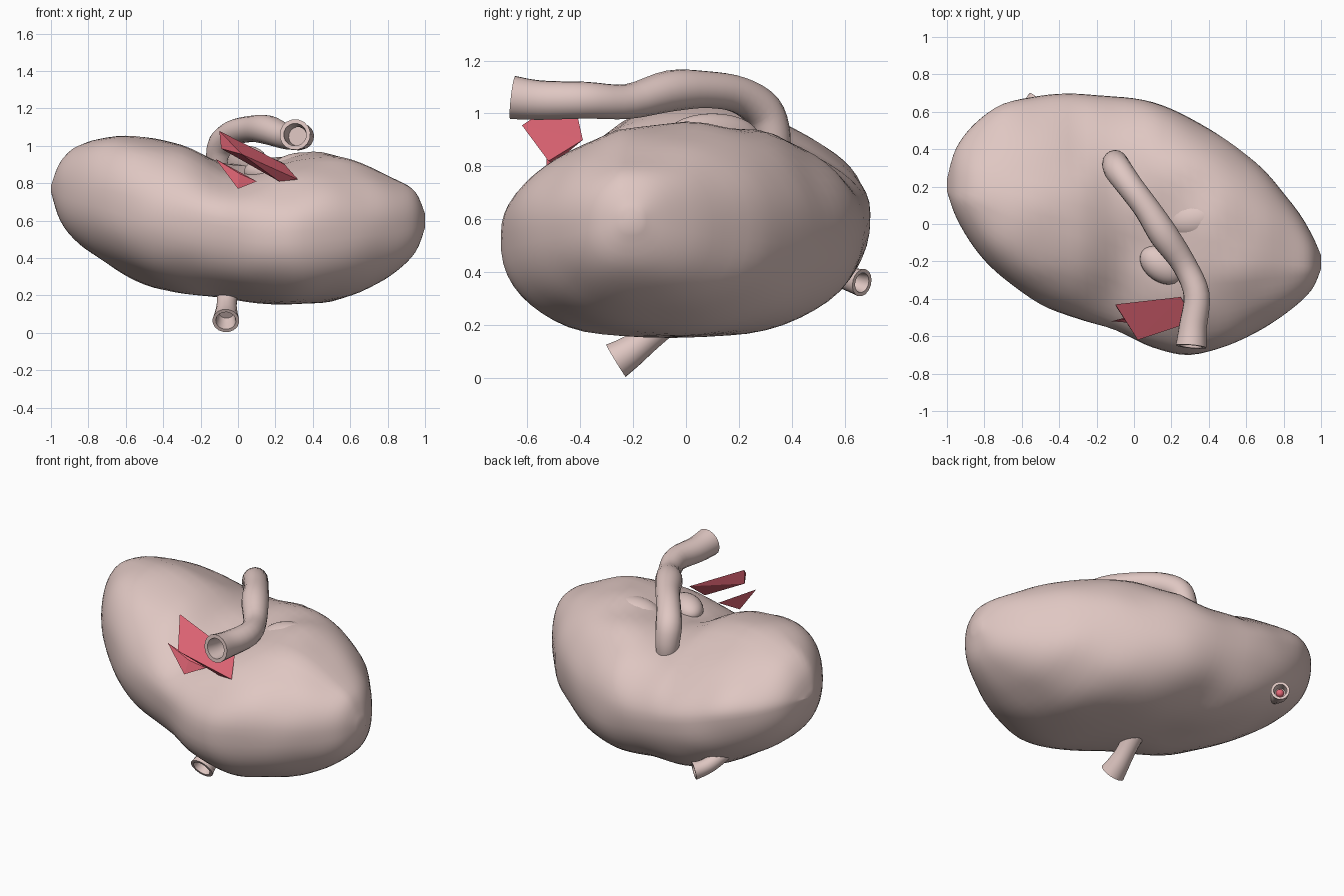
import bpy, bmesh, math
from mathutils import Vector, noise

if "Cube" in bpy.data.objects:
    bpy.data.objects.remove(bpy.data.objects["Cube"])

def material(name, color):
    m = bpy.data.materials.new(name)
    m.diffuse_color = color
    m.use_nodes = True
    m.node_tree.nodes["Principled BSDF"].inputs["Base Color"].default_value = m.diffuse_color
    return m

FLESH = material("flesh", (0.74, 0.57, 0.54, 1))
RED = material("red_tissue", (0.80, 0.14, 0.19, 1))

def make_object(name, bm, mat, smooth=True):
    bmesh.ops.recalc_face_normals(bm, faces=bm.faces)
    me = bpy.data.meshes.new(name)
    bm.to_mesh(me)
    bm.free()
    for p in me.polygons:
        p.use_smooth = smooth
    me.materials.append(mat)
    ob = bpy.data.objects.new(name, me)
    bpy.context.collection.objects.link(ob)
    return ob

def skin(bm, rings):
    for a, b in zip(rings, rings[1:]):
        n = len(a)
        for i in range(n):
            bm.faces.new((a[i], a[(i + 1) % n], b[(i + 1) % n], b[i]))

def spline(rows, steps):
    # Catmull-Rom through rows of numbers
    out = []
    for i in range(len(rows) - 1):
        p = [rows[max(0, min(len(rows) - 1, i + k))] for k in (-1, 0, 1, 2)]
        for s in range(steps):
            t = s / steps
            out.append([0.5 * (2 * b + (c - a) * t + (2*a - 5*b + 4*c - d) * t*t
                               + (3*b - a - 3*c + d) * t**3) for a, b, c, d in zip(*p)])
    return out + [list(rows[-1])]

# body: cross sections along x as (x, y min, y max, z min, z max)
SECTIONS = [
    (-1.00, .17, .24, .75, .81), (-.95, .03, .40, .60, .925), (-.85, -.13, .54, .47, 1.01),
    (-.70, -.29, .64, .37, 1.05), (-.50, -.42, .69, .265, 1.045), (-.30, -.50, .70, .21, 1.01),
    (-.10, -.57, .68, .19, .95), (.10, -.66, .65, .155, .935), (.30, -.705, .56, .145, .94),
    (.50, -.65, .44, .17, .945), (.70, -.55, .28, .24, .90), (.85, -.45, .10, .33, .82),
    (.95, -.35, -.05, .43, .75), (1.00, -.24, -.16, .56, .64)]

# dents and swellings on the upper side: x, y, radius, height
BUMPS = [(.03, -.17, .15, -.07), (-.08, -.42, .14, -.05), (.40, .03, .11, .02),
         (.30, .36, .13, .05), (-.05, .15, .12, -.03)]

def power(v, e):
    return math.copysign(abs(v) ** e, v)

bm = bmesh.new()
rings = []
for x, y0, y1, z0, z1 in spline(SECTIONS, 4):
    ring = []
    for k in range(56):
        a = 2 * math.pi * k / 56
        c, s = power(math.cos(a), 2 / 2.35), power(math.sin(a), 2 / 2.35)
        y = (y0 + y1) / 2 + c * (y1 - y0) / 2
        z = (z0 + z1) / 2 + s * (z1 - z0) / 2
        if s > 0:
            z += s * sum(h * math.exp(-((x-bx)**2 + (y-by)**2) / (2*r*r)) for bx, by, r, h in BUMPS)
            # upper side slopes off to the back (left half) and the front
            back = .32 * max(0, min(1, (.1 - x) / .4))
            z -= s * (back * max(0, y - .13) + .22 * max(0, -.25 - y))
        w = 0.014 * noise.noise(Vector((x, y, z)) * 4)
        ring.append(bm.verts.new((x, y + c * w, z + s * w)))
    rings.append(ring)
skin(bm, rings)
bm.faces.new(rings[0])
bm.faces.new(rings[-1])
make_object("organ_body", bm, FLESH)

# vessels: path rows are (x, y, z, radius); the first end is open with a wall
def tube(name, path, wall=0.018, sides=16):
    rows = spline(path, 4)
    pts = [Vector(r[:3]) for r in rows]
    bm = bmesh.new()
    outer, inner = [], []
    for i, (p, r) in enumerate(zip(pts, rows)):
        d = (pts[min(i + 1, len(pts) - 1)] - pts[max(i - 1, 0)]).normalized()
        u = d.cross(Vector((0.9, 0.4, 0.1))).normalized()
        v = d.cross(u)
        def circle(rad):
            return [bm.verts.new(p + rad * (math.cos(2*math.pi*k/sides) * u
                                            + math.sin(2*math.pi*k/sides) * v)) for k in range(sides)]
        outer.append(circle(r[3]))
        if i < 6:
            inner.append(circle(r[3] - wall))
    skin(bm, inner[::-1] + outer)
    bm.faces.new(inner[-1])
    bm.faces.new(outer[-1])
    ob = make_object(name, bm, FLESH)
    bpy.context.view_layer.objects.active = ob
    ob.select_set(True)
    bpy.ops.object.shade_smooth_by_angle(angle=math.radians(50))
    ob.select_set(False)

tube("top_vessel", [(.305, -.655, 1.06, .083), (.315, -.55, 1.05, .075), (.335, -.38, 1.05, .07),
                    (.27, -.22, 1.045, .066), (.16, -.06, 1.085, .078), (.07, .08, 1.09, .07),
                    (-.02, .2, 1.07, .07), (-.085, .29, 1.01, .075), (-.10, .325, .92, .07),
                    (-.10, .33, .84, .06)], wall=.022)
tube("bottom_vessel", [(-.065, -.265, .065, .072), (-.063, -.21, .10, .062), (-.06, -.14, .155, .054),
                       (-.055, -.05, .24, .06)])
tube("back_vessel", [(-.52, .665, .36, .053), (-.55, .63, .37, .047), (-.58, .58, .39, .045),
                     (-.61, .50, .43, .045)], wall=.015)

# swollen folds in the hollow below the top vessel
def fold(name, loc, size, turn):
    bm = bmesh.new()
    bmesh.ops.create_uvsphere(bm, u_segments=24, v_segments=14, radius=1)
    ob = make_object(name, bm, FLESH)
    ob.location, ob.scale, ob.rotation_euler.z = loc, size, turn

fold("front_fold", (.15, -.22, .86), (.13, .09, .075), -.6)
fold("middle_fold", (.05, .10, .91), (.06, .20, .09), .5)
fold("right_fold", (.35, .03, .86), (.18, .12, .105), .2)

# red torn tissue in front, as thin wedges
def shard(name, verts):
    bm = bmesh.new()
    vs = [bm.verts.new(v) for v in verts]
    bmesh.ops.convex_hull(bm, input=vs)
    make_object(name, bm, RED, False)

shard("large_red_strip", [(-.10, -.43, 1.08), (-.09, -.45, .985), (.02, -.62, .955),
                          (.25, -.39, .90), (.32, -.52, .82), (.22, -.50, .81)])
shard("small_red_strip", [(-.12, -.52, .93), (0, -.53, .77), (.01, -.50, .85), (.10, -.46, .81)])

# red lining seen inside the back vessel
bm = bmesh.new()
bmesh.ops.create_icosphere(bm, subdivisions=2, radius=.024)
lining = make_object("back_vessel_lining", bm, RED)
lining.location = (-.555, .62, .375)
